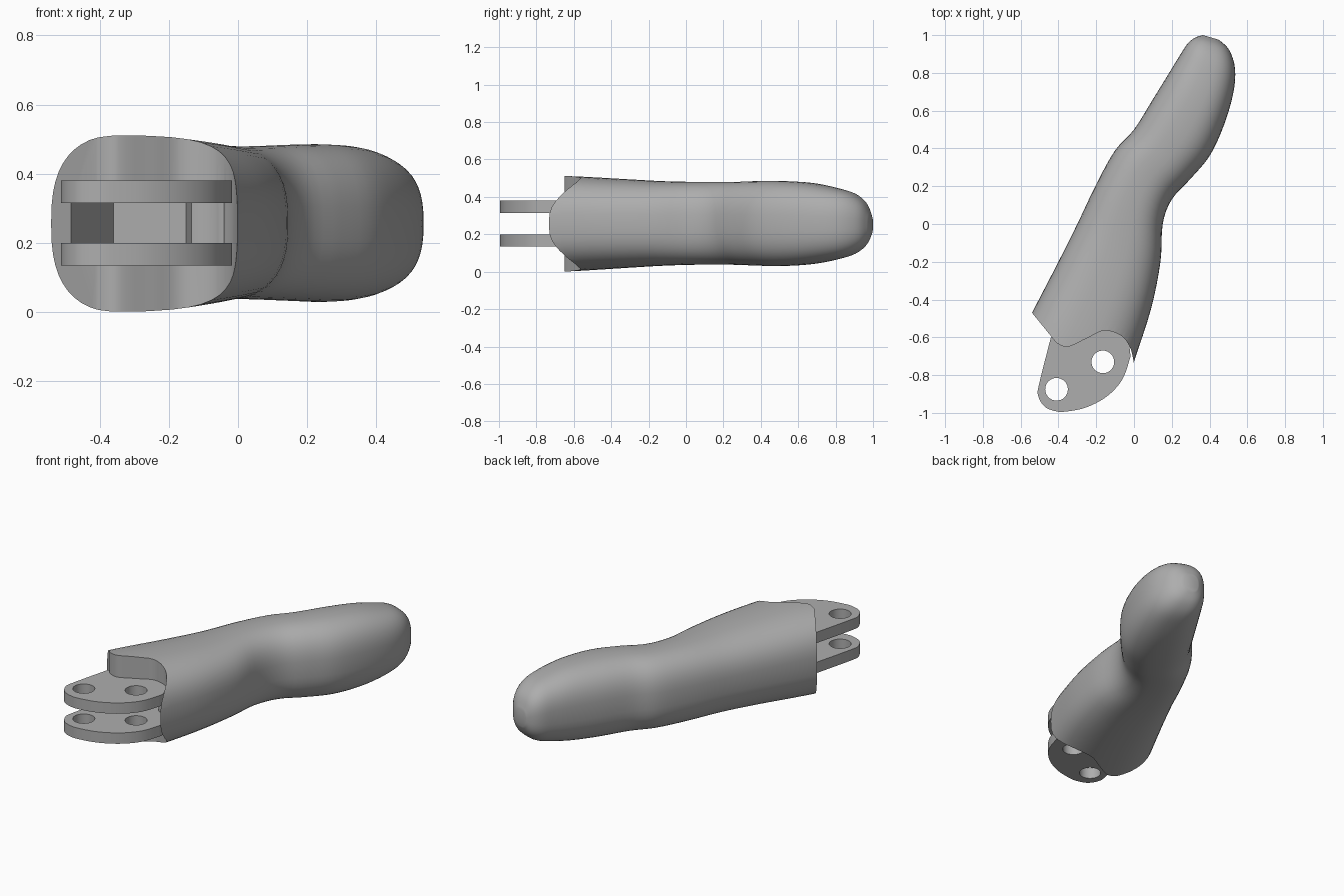
import bpy, bmesh, math
from mathutils import Vector

if "Cube" in bpy.data.objects:
    bpy.data.objects.remove(bpy.data.objects["Cube"])

grey = bpy.data.materials.new("plain grey")
grey.use_nodes = True
tone = (0.42, 0.42, 0.42, 1)
grey.diffuse_color = tone
grey.node_tree.nodes["Principled BSDF"].inputs["Base Color"].default_value = tone


def spline(points, steps):
    """Smooth curve through points of any dimension."""
    pts = [Vector(p) for p in points]
    out = []
    for i in range(len(pts) - 1):
        a, b, c, d = pts[max(i - 1, 0)], pts[i], pts[i + 1], pts[min(i + 2, len(pts) - 1)]
        for k in range(steps):
            t = k / steps
            out.append(b + (c - a) * (t / 2) + (a * 2 - b * 5 + c * 4 - d) * (t * t / 2)
                       + (b * 3 - a - c * 3 + d) * (t ** 3 / 2))
    return out + [pts[-1]]


def make_object(name, bm):
    bmesh.ops.recalc_face_normals(bm, faces=bm.faces)
    mesh = bpy.data.meshes.new(name)
    bm.to_mesh(mesh)
    bm.free()
    mesh.materials.append(grey)
    ob = bpy.data.objects.new(name, mesh)
    bpy.context.collection.objects.link(ob)
    return ob


def prism(name, outline, z0, z1):
    bm = bmesh.new()
    face = bm.faces.new([bm.verts.new((p[0], p[1], z0)) for p in outline])
    top = bmesh.ops.extrude_face_region(bm, geom=[face])["geom"]
    bmesh.ops.translate(bm, vec=(0, 0, z1 - z0),
                        verts=[v for v in top if isinstance(v, bmesh.types.BMVert)])
    return make_object(name, bm)


def activate(ob):
    bpy.ops.object.select_all(action="DESELECT")
    ob.select_set(True)
    bpy.context.view_layer.objects.active = ob


def carve(ob, cutter):
    activate(ob)
    mod = ob.modifiers.new("cut", "BOOLEAN")
    mod.operation, mod.solver, mod.object = "DIFFERENCE", "EXACT", cutter
    bpy.ops.object.modifier_apply(modifier=mod.name)
    bpy.data.objects.remove(cutter)


def smooth(ob, degrees):
    activate(ob)
    bpy.ops.object.shade_smooth_by_angle(angle=math.radians(degrees))


# Finger body: left x, y, right x, y, top z, bottom z of each section
sections = [
    (-.68, -.74, -.07, -.95, .515, -.005),
    (-.54, -.47, .00, -.73, .51, .003),
    (-.40, -.20, .09, -.45, .495, .02),
    (-.30, .00, .14, -.20, .483, .033),
    (-.20, .21, .152, .00, .48, .038),
    (-.10, .39, .20, .13, .48, .037),
    (.00, .50, .30, .24, .484, .033),
    (.10, .66, .40, .36, .485, .03),
    (.18, .79, .475, .52, .475, .04),
    (.235, .88, .525, .69, .45, .063),
    (.28, .95, .535, .82, .42, .093),
    (.32, .985, .505, .92, .37, .14),
    (.365, 1.0, .45, .975, .30, .20),
]
SIDES = 48
bm = bmesh.new()
rings = []
for lx, ly, rx, ry, zt, zb in spline(sections, 4):
    ring = []
    for k in range(SIDES):
        a = math.tau * k / SIDES
        c, s = (math.copysign(abs(f) ** (2 / 2.6), f) for f in (math.cos(a), math.sin(a)))
        ring.append(bm.verts.new(((lx + rx) / 2 + c * (rx - lx) / 2,
                                  (ly + ry) / 2 + c * (ry - ly) / 2,
                                  (zt + zb) / 2 + s * (zt - zb) / 2)))
    rings.append(ring)
for a, b in zip(rings, rings[1:]):
    for k in range(SIDES):
        j = (k + 1) % SIDES
        bm.faces.new((a[k], a[j], b[j], b[k]))
bm.faces.new(rings[0])
bm.faces.new(rings[-1])
body = make_object("finger_body", bm)

# Wavy cut across the knuckle end
wave = spline([(-.41, -.63), (-.35, -.65), (-.25, -.605), (-.16, -.565),
               (-.07, -.59), (-.02, -.655), (.0, -.74)], 6)
carve(body, prism("wave_cutter", [(-1, -1.3), (-.62, -.37), (-.54, -.47)] + wave
                  + [(.04, -1.3)], -.2, .8))

# Pocket between the hinge plates
pocket = [(-.50, -.58), (-.36, -.28), (-.15, -.38), (-.135, -.56),
          (-.04, -.61), (-.02, -.72), (-.02, -.9), (-.3, -1.1)]
carve(body, prism("pocket_cutter", pocket, .197, .318))
smooth(body, 35)

# Pair of hinge plates with pin holes
rim = spline([(-.44, -.60), (-.503, -.85), (-.507, -.91), (-.475, -.965), (-.42, -.99),
              (-.36, -.993), (-.25, -.97), (-.14, -.91), (-.06, -.82), (-.018, -.70)], 5)
for name, z0, z1 in (("lower_hinge_plate", .135, .2), ("upper_hinge_plate", .315, .38)):
    plate = prism(name, rim + [(-.03, -.6), (-.10, -.54), (-.22, -.54), (-.38, -.57)], z0, z1)
    for x, y in ((-.41, -.875), (-.165, -.73)):
        circle = [(x + .06 * math.cos(math.tau * k / 32), y + .06 * math.sin(math.tau * k / 32))
                  for k in range(32)]
        carve(plate, prism("pin_cutter", circle, z0 - .05, z1 + .05))
    smooth(plate, 35)
